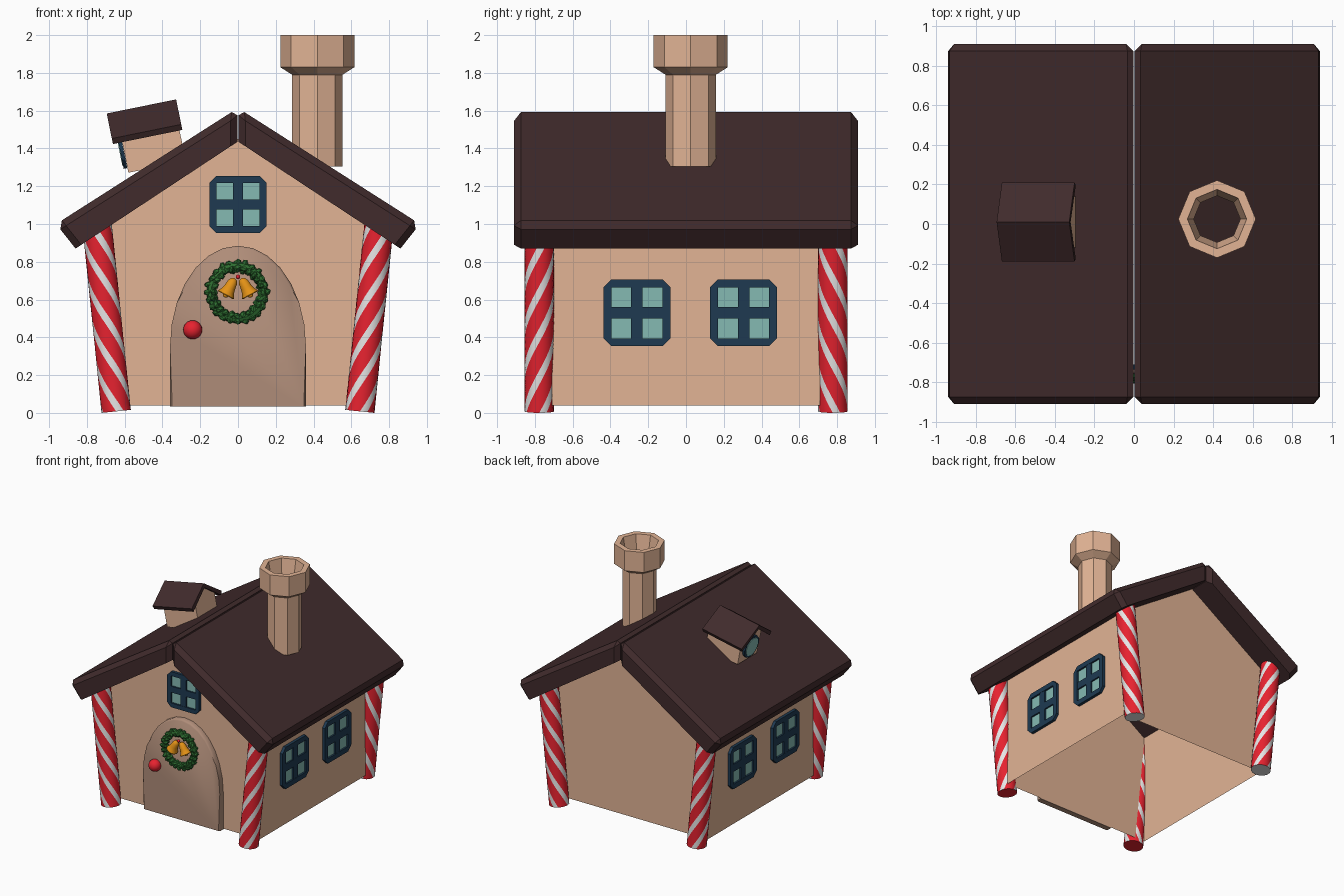
import bpy, bmesh, math, random
from mathutils import Matrix, Vector

random.seed(4)
if "Cube" in bpy.data.objects:
    bpy.data.objects.remove(bpy.data.objects["Cube"])


def material(name, *rgb):
    m = bpy.data.materials.new(name)
    m.use_nodes = True
    m.diffuse_color = (*rgb, 1)
    m.node_tree.nodes["Principled BSDF"].inputs["Base Color"].default_value = (*rgb, 1)
    return m


TAN = material("gingerbread tan", 0.76, 0.455, 0.3)
BROWN = material("chocolate brown", 0.052, 0.024, 0.025)
DOOR = material("door brown", 0.43, 0.265, 0.19)
NAVY = material("navy frame", 0.013, 0.042, 0.083)
TEAL = material("pale teal glass", 0.235, 0.49, 0.45)
RED = material("candy red", 0.88, 0.018, 0.032)
WHITE = material("candy white", 0.88, 0.87, 0.87)
GREEN = material("leaf green", 0.027, 0.155, 0.03)
GOLD = material("gold", 0.78, 0.29, 0.008)


def finish(name, bm, mats, matrix=Matrix(), smooth=None):
    bmesh.ops.recalc_face_normals(bm, faces=bm.faces)
    me = bpy.data.meshes.new(name)
    bm.to_mesh(me)
    bm.free()
    me.transform(matrix)
    for m in mats:
        me.materials.append(m)
    ob = bpy.data.objects.new(name, me)
    bpy.context.collection.objects.link(ob)
    if smooth:
        bpy.ops.object.select_all(action='DESELECT')
        ob.select_set(True)
        bpy.context.view_layer.objects.active = ob
        bpy.ops.object.shade_smooth_by_angle(angle=math.radians(smooth))


def prism(bm, pts, y0, y1, mat=0):
    """Extrude an x-z outline from y0 to y1."""
    a = [bm.verts.new((x, y0, z)) for x, z in pts]
    b = [bm.verts.new((x, y1, z)) for x, z in pts]
    faces = [bm.faces.new(a), bm.faces.new(b[::-1])]
    n = len(pts)
    for i in range(n):
        j = (i + 1) % n
        faces.append(bm.faces.new((a[i], a[j], b[j], b[i])))
    for f in faces:
        f.material_index = mat
    return a, b, faces


def rect(x0, x1, z0, z1):
    return [(x0, z0), (x1, z0), (x1, z1), (x0, z1)]


def circle(r, x, z, n):
    return [(x + r * math.cos(math.tau * i / n), z + r * math.sin(math.tau * i / n)) for i in range(n)]


def lathe(bm, prof, n, closed=False):
    rings = [[bm.verts.new((r * math.cos(math.tau * i / n), r * math.sin(math.tau * i / n), z))
              for i in range(n)] for r, z in prof]
    pairs = list(zip(rings, rings[1:])) + ([(rings[-1], rings[0])] if closed else [])
    for a, b in pairs:
        for i in range(n):
            j = (i + 1) % n
            bm.faces.new((a[i], a[j], b[j], b[i]))


# Walls: a shell without floor or ceiling
WALL_X, WALL_Y = 0.7, 0.71
bm = bmesh.new()
a, b, faces = prism(bm, [(-WALL_X, 0.04), (WALL_X, 0.04), (WALL_X, 0.99), (0, 1.45), (-WALL_X, 0.99)],
                    -WALL_Y, WALL_Y)
bmesh.ops.delete(bm, geom=[faces[2], faces[4], faces[5]], context='FACES_ONLY')
finish("house_walls", bm, [TAN])

# Two roof slabs, chamfered everywhere but along the underside
for side, s in (("left", 1), ("right", -1)):
    bm = bmesh.new()
    a, b, _ = prism(bm, [(s * x, z) for x, z in
                         ((0.003, 1.435), (0.86, 0.87), (0.963, 1.0), (0.003, 1.612))], -0.91, 0.91)
    under = {a[0], a[1], b[0], b[1]}
    edges = [e for e in bm.edges if not set(e.verts) <= under]
    bmesh.ops.bevel(bm, geom=edges, offset=0.036, segments=1, profile=0.5, affect='EDGES')
    finish(side + "_roof_slab", bm, [BROWN])

# Hollow octagonal chimney
bm = bmesh.new()
lathe(bm, [(0.133, 1.305), (0.133, 1.79), (0.196, 1.83), (0.196, 2.0), (0.15, 2.0),
           (0.118, 1.83), (0.118, 1.305)], 8, closed=True)
finish("chimney", bm, [TAN], Matrix.Translation((0.42, 0.025, 0)))

# Dormer on the right slope, tipped outwards
tip = (Matrix.Translation((-0.695, 0.01, 1.585)) @ Matrix.Rotation(math.radians(-11.5), 4, 'Y')
       @ Matrix.Rotation(math.radians(-90), 4, 'Z'))
bm = bmesh.new()
prism(bm, [(-0.13, -0.33), (0.13, -0.33), (0.13, -0.11), (0, -0.02), (-0.13, -0.11)], 0.05, 0.36)
finish("dormer_walls", bm, [TAN], tip)
bm = bmesh.new()
prism(bm, [(0, 0), (0.2, -0.135), (0.185, -0.165), (0, -0.035), (-0.185, -0.165), (-0.2, -0.135)],
      0, 0.375)
finish("dormer_roof", bm, [BROWN], tip)
bm = bmesh.new()
prism(bm, circle(0.095, 0, -0.21, 12), 0.049, 0.03, 0)
prism(bm, circle(0.078, 0, -0.21, 12), 0.032, 0.026, 1)
finish("dormer_window", bm, [NAVY, TEAL], tip)


# Four-pane windows with clipped corners
def window(name, size, matrix):
    bm = bmesh.new()
    o, b, c = 0.177, 0.042, 0.031
    i = o - b
    for s in (1, -1):
        prism(bm, [(-o, s * i), (-i, s * o), (i, s * o), (o, s * i)], -0.001, -0.025)
        prism(bm, rect(s * i, s * o, -i, i), -0.001, -0.025)
        prism(bm, rect(0, s * i, -c, c), -0.001, -0.023)
        prism(bm, rect(-c, c, s * c, s * i), -0.001, -0.023)
    prism(bm, rect(-i, i, -i, i), -0.001, -0.01, 1)
    finish(name, bm, [NAVY, TEAL], matrix @ Matrix.Diagonal((size, 1, size, 1)))


window("front_window", 0.85, Matrix.Translation((0, -WALL_Y, 1.103)))
for side, s, places in (("left", 1, (-0.26, 0.305)), ("right", -1, (-0.31, 0.265))):
    for k, y in enumerate(places):
        m = Matrix.Translation((s * WALL_X, y, 0.53)) @ Matrix.Rotation(s * math.pi / 2, 4, 'Z')
        window(f"{side}_window_{k + 1}", 1, m)

# Arched door with a softened front edge, and its knob
bm = bmesh.new()
arch = [(0.36 * math.cos(math.pi * i / 14), 0.35 + 0.535 * math.sin(math.pi * i / 14))
        for i in range(15)]
a, b, _ = prism(bm, [(-0.36, 0.035), (0.36, 0.035)] + arch, -0.758, -WALL_Y - 0.001)
front = set(a)
edges = [e for e in bm.edges if set(e.verts) <= front and set(e.verts) != {a[0], a[1]}]
bmesh.ops.bevel(bm, geom=edges, offset=0.012, segments=1, profile=0.5, affect='EDGES')
finish("door", bm, [DOOR], smooth=60)
bm = bmesh.new()
bmesh.ops.create_uvsphere(bm, u_segments=20, v_segments=12, radius=0.05)
finish("door_knob", bm, [RED], Matrix.Translation((-0.24, -0.77, 0.44)), smooth=60)

# Striped corner poles, twisting in mirrored directions
SEG, ROWS, LENGTH = 24, 28, 1.0
for px, sx in (("left", 1), ("right", -1)):
    for py, sy in (("front", -1), ("back", 1)):
        bm = bmesh.new()
        twist = -sx * sy * math.tau / 0.9
        rings = []
        for r in range(ROWS + 1):
            z = LENGTH * r / ROWS
            rings.append([bm.verts.new((0.078 * math.cos(math.tau * i / SEG + twist * z),
                                        0.078 * math.sin(math.tau * i / SEG + twist * z), z))
                          for i in range(SEG)])
        for lo, hi in zip(rings, rings[1:]):
            for i in range(SEG):
                j = (i + 1) % SEG
                f = bm.faces.new((lo[i], lo[j], hi[j], hi[i]))
                f.material_index = 1 if i % 6 < 2 else 0
        for ring in (rings[0], rings[-1]):
            bm.faces.new(ring).material_index = 1 if sy > 0 else 0
        m = Matrix.Translation((sx * 0.645, sy * 0.777, 0.008)) @ Matrix.Rotation(sx * 0.102, 4, 'Y')
        finish(f"{py}_{px}_pole", bm, [RED, WHITE], m, smooth=50)

# Wreath: a ring covered in small faceted leaves
bm = bmesh.new()
lathe(bm, circle(0.024, 0.138, 0, 8), 26, closed=True)
for i in range(24):
    t = math.tau * i / 24
    for k in range(4):
        u = math.tau * k / 4 + random.uniform(0, 1)
        r = 0.138 + 0.018 * math.cos(u)
        pos = Vector((r * math.cos(t), r * math.sin(t), 0.016 * math.sin(u)))
        spin = Matrix.Rotation(random.uniform(0, 6), 4, Vector((random.random(), random.random(), 1)))
        bmesh.ops.create_icosphere(bm, subdivisions=1, radius=1, matrix=Matrix.Translation(pos)
                                   @ spin @ Matrix.Diagonal((0.026, 0.017, 0.018, 1)))
finish("wreath", bm, [GREEN], Matrix.Translation((-0.004, -0.775, 0.638))
       @ Matrix.Rotation(math.pi / 2, 4, 'X'))

# Pair of bells hanging in the wreath
for side, s in (("left", 1), ("right", -1)):
    bm = bmesh.new()
    lathe(bm, [(0.002, 0), (0.018, -0.006), (0.028, -0.025), (0.033, -0.06), (0.04, -0.085),
               (0.051, -0.105), (0.049, -0.11), (0.034, -0.085), (0.002, -0.03)], 20)
    bmesh.ops.create_uvsphere(bm, u_segments=12, v_segments=8, radius=0.016,
                              matrix=Matrix.Translation((0, 0, -0.108)))
    m = (Matrix.Translation((s * 0.018, -0.79, 0.712))
         @ Matrix.Rotation(math.radians(-28 * s), 4, 'Y') @ Matrix.Scale(0.92, 4))
    finish(side + "_bell", bm, [GOLD], m, smooth=45)
bm = bmesh.new()
bmesh.ops.create_uvsphere(bm, u_segments=12, v_segments=8, radius=0.012)
finish("bell_bead", bm, [RED], Matrix.Translation((0, -0.795, 0.72)), smooth=60)
